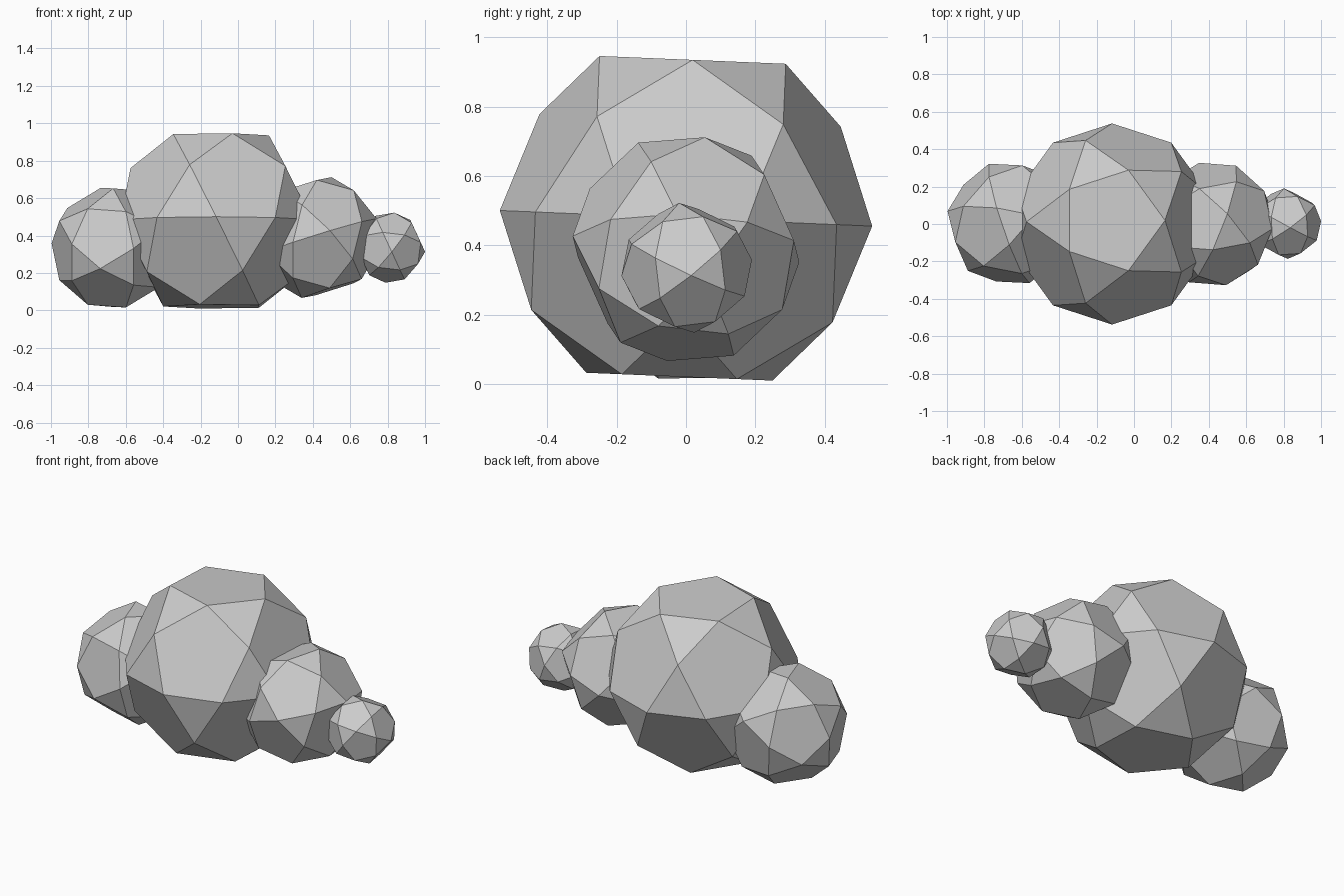
import bpy, bmesh
from math import sin, cos, radians
from mathutils import Vector, Matrix

if "Cube" in bpy.data.objects:
    bpy.data.objects.remove(bpy.data.objects["Cube"])

# Rings of a 32-sided ball (12 pentagons, 20 triangles): height, radius, start angle, count
RINGS = [(.8507, .5257, 0, 5), (.5257, .8507, 36, 5), (0, 1, 18, 10),
         (-.5257, .8507, 0, 5), (-.8507, .5257, 36, 5)]


def puff(name, center, radius, axis, corner):
    """Faceted ball; axis = direction of a pentagon, corner = direction of one of its corners."""
    n = Vector(axis).normalized()
    c = Vector(corner)
    x = (c - n * c.dot(n)).normalized()
    rot = Matrix((x, n.cross(x), n)).transposed()
    bm = bmesh.new()
    for z, r, start, count in RINGS:
        for i in range(count):
            a = radians(start + 360 * i / count)
            p = Vector((r * cos(a), r * sin(a), z)) * radius
            bm.verts.new(Vector(center) + rot @ p)
    bmesh.ops.convex_hull(bm, input=bm.verts[:])
    bmesh.ops.dissolve_limit(bm, angle_limit=radians(3), verts=bm.verts[:], edges=bm.edges[:])
    bmesh.ops.recalc_face_normals(bm, faces=bm.faces[:])
    me = bpy.data.meshes.new(name)
    bm.to_mesh(me)
    bm.free()
    bpy.context.collection.objects.link(bpy.data.objects.new(name, me))


# Four overlapping cloud puffs, left to right
puff("left_puff", (-.667, .003, .335), .337, (-1.345, -.455, -.165), (-.33, .07, .025))
puff("main_puff", (-.117, 0, .478), .538, (0, .042, 1), (1, 0, 0))
puff("right_puff", (.42, 0, .389), .337, (-.297, .044, .952), (.0785, .055, .3285))
puff("small_puff", (.812, .002, .335), .19, (.777, .118, -.617), (.99, .068, -.116))
